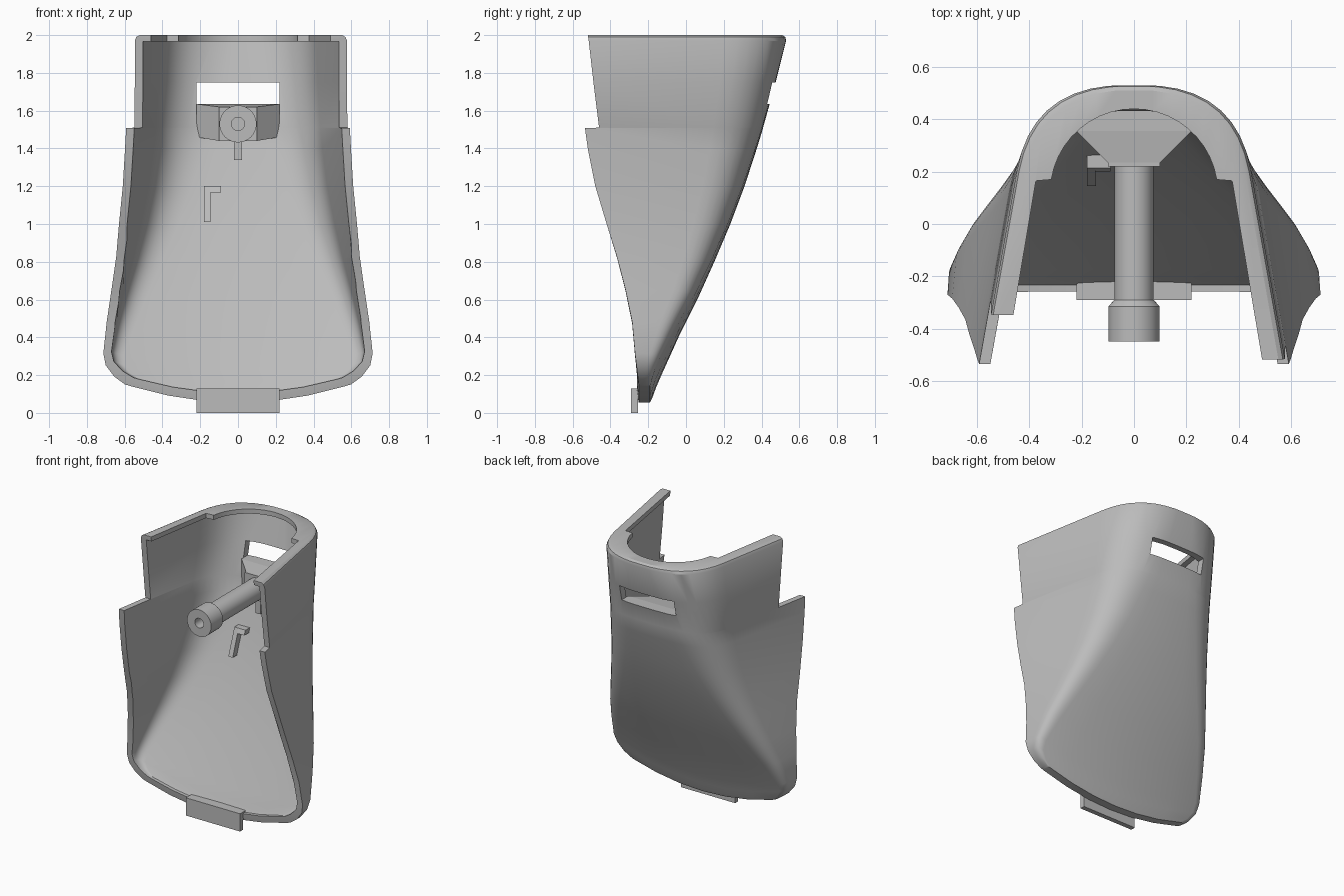
import bpy, bmesh, math

cube = bpy.data.objects.get("Cube")
if cube:
    bpy.data.objects.remove(cube, do_unlink=True)

grey = bpy.data.materials.new("plain grey")
grey.use_nodes = True
grey.diffuse_color = (0.5, 0.5, 0.5, 1)
grey.node_tree.nodes["Principled BSDF"].inputs["Base Color"].default_value = (0.5, 0.5, 0.5, 1)


def loft(name, rings, strip_caps=False):
    """Skin a list of rings; caps are n-gons, or strips for U-shaped sections."""
    bm = bmesh.new()
    vr = [[bm.verts.new(p) for p in ring] for ring in rings]
    n = len(vr[0])
    for a, b in zip(vr, vr[1:]):
        for i in range(n):
            j = (i + 1) % n
            bm.faces.new((a[i], a[j], b[j], b[i]))
    for cap in (vr[0], vr[-1]):
        if not strip_caps:
            bm.faces.new(cap)
            continue
        m = (n + 2) // 2
        front = lambda j: cap[2 * m - 2 - j]
        bm.faces.new((cap[0], cap[1], front(1)))
        bm.faces.new((cap[m - 2], cap[m - 1], front(m - 2)))
        for j in range(1, m - 2):
            bm.faces.new((cap[j], cap[j + 1], front(j + 1), front(j)))
    bmesh.ops.recalc_face_normals(bm, faces=bm.faces)
    mesh = bpy.data.meshes.new(name)
    bm.to_mesh(mesh)
    bm.free()
    obj = bpy.data.objects.new(name, mesh)
    mesh.materials.append(grey)
    bpy.context.collection.objects.link(obj)
    return obj


def activate(obj):
    bpy.ops.object.select_all(action='DESELECT')
    obj.select_set(True)
    bpy.context.view_layer.objects.active = obj


def smooth(obj):
    activate(obj)
    bpy.ops.object.shade_smooth_by_angle(angle=math.radians(30))


def block(name, low, high):
    """Box between two levels, each given as x0, x1, y0, y1, z."""
    return loft(name, [[(x0, y0, z), (x1, y0, z), (x1, y1, z), (x0, y1, z)]
                       for x0, x1, y0, y1, z in (low, high)])


def cut(obj, cutter):
    cutter.hide_render = True
    mod = obj.modifiers.new("cut", 'BOOLEAN')
    mod.operation, mod.solver, mod.object = 'DIFFERENCE', 'EXACT', cutter
    activate(obj)
    bpy.ops.object.modifier_apply(modifier=mod.name)
    bpy.data.objects.remove(cutter, do_unlink=True)


def half_section(z, ref, width, back, inset, rim):
    """Half of a U section, from the middle of the back round to the front rim."""
    k = min(1, z)
    slope, radius, sag = 0.04 + 0.14 * k, 0.03 + 0.135 * z, 0.03 * k
    side = lambda y: width - inset - slope * (y - ref)
    yb = back - inset
    yc = yb - sag
    xc = side(yc)
    x1 = xc - radius
    bow = lambda x: yb - sag * (x / xc) ** 2
    pts = [(x1 * i / 3, bow(x1 * i / 3)) for i in range(3)]
    p0, p2 = (x1, bow(x1)), (side(yc - radius), yc - radius)
    for i in range(9):
        t = i / 8
        a, b, c = (1 - t) ** 2, 2 * t * (1 - t), t * t
        pts.append((a * p0[0] + b * xc + c * p2[0], a * p0[1] + b * yc + c * p2[1]))
    return pts + [(side(rim), rim)]


def ring(right, left, z, base):
    """Close two half sections along the front, with a bowed lower edge."""
    back = [(-x, y) for x, y in reversed(left)] + right[1:]
    mid = len(left) - 1
    front = [(back[j][0], left[-1][1] if j < mid else right[-1][1])
             for j in range(len(back) - 2, 0, -1)]
    lift = 0.12 * max(0, 1 - base)
    return [(x, y, z + lift * (x / 0.65) ** 2) for x, y in back + front]


# Shell levels: height, front rim, half width at rim, back, inset
levels = [
    (0.055, -0.25, 0.60, -0.19, 0), (0.08, -0.255, 0.655, -0.178, 0),
    (0.13, -0.262, 0.70, -0.16, 0), (0.2, -0.27, 0.713, -0.13, 0),
    (0.4, -0.285, 0.695, -0.04, 0), (0.6, -0.32, 0.67, 0.06, 0),
    (0.8, -0.365, 0.645, 0.15, 0), (1.0, -0.42, 0.63, 0.235, 0),
    (1.2, -0.48, 0.61, 0.31, 0), (1.4, -0.52, 0.598, 0.375, 0),
    (1.508, -0.535, 0.592, 0.408, 0), (1.51, -0.46, 0.579, 0.408, 0),
    (1.75, -0.49, 0.577, 0.475, 0), (1.97, -0.515, 0.577, 0.53, 0),
    (1.99, -0.518, 0.577, 0.534, 0.008), (2.0, -0.518, 0.577, 0.536, 0.025),
]
WALL, AHEAD = 0.043, -0.8
outer, inner = [], []
for z, rim, width, back, inset in levels:
    left_rim = rim + 0.17 if z > 1.509 else rim
    outer.append(ring(half_section(z, rim, width, back, inset, rim),
                      half_section(z, rim, width, back, inset, left_rim), z, z))
    if z < 1.98:
        half = half_section(z, rim, width, back, WALL, AHEAD)
        inner.append(ring(half, half, z + 0.05 * max(0, 1 - (z - 0.055) / 0.25), z))
inner[-1] = [(x, y, 1.965) for x, y, z in inner[-1]]

# Narrower opening through the top flange
arc = [math.radians(90 - 8.1 * i) for i in range(11)]
flange = [(0.32 * math.cos(a), 0.12 + 0.32 * math.sin(a)) for a in arc]
flange += [(0.375, 0.165), (0.537, AHEAD)]
inner += [ring(flange, flange, z, z) for z in (1.966, 2.1)]

shell = loft("shell", outer, True)
cut(shell, loft("cavity_cutter", inner, True))
cut(shell, block("window_cutter", (-0.22, 0.22, 0.3, 0.7, 1.635), (-0.22, 0.22, 0.3, 0.7, 1.75)))
smooth(shell)

# Tapered bracket behind the post
bracket = [(0.1, 0.22, 1.44, 1.62, 0.22), (0.1, 0.235, 1.44, 1.62, 0.235),
           (0.22, 0.355, 1.46, 1.635, 0.355), (0.22, 0.365, 1.46, 1.635, 0.41)]
loft("post_bracket", [[(-x, y0, z0), (x, y0, z0), (x, y1, z1), (-x, y1, z1)]
                      for x, y0, z0, z1, y1 in bracket])
block("bracket_rib", (-0.02, 0.02, 0.23, 0.33, 1.34), (-0.02, 0.02, 0.23, 0.36, 1.46))

# Screw post with a wider, hollow head
profile = [(0.075, 0.24), (0.075, -0.29), (0.098, -0.315), (0.098, -0.45),
           (0.035, -0.45), (0.035, -0.36)]
angles = [math.tau * i / 40 for i in range(40)]
smooth(loft("screw_post", [[(r * math.cos(a), y, 1.53 + r * math.sin(a)) for a in angles]
                           for r, y in profile]))

# Small L-shaped hook lying on the inner back wall
block("hook_bar", (-0.18, -0.145, 0.145, 0.21, 1.01), (-0.18, -0.145, 0.215, 0.28, 1.2))
block("hook_arm", (-0.15, -0.09, 0.2, 0.27, 1.167), (-0.15, -0.09, 0.215, 0.28, 1.2))

# Bottom clip: front tab and the ledge that carries it
block("clip_tab", (-0.22, 0.22, -0.29, -0.255, 0), (-0.22, 0.22, -0.29, -0.255, 0.13))
block("clip_ledge", (-0.22, 0.22, -0.26, -0.19, 0.075), (-0.22, 0.22, -0.26, -0.18, 0.13))
